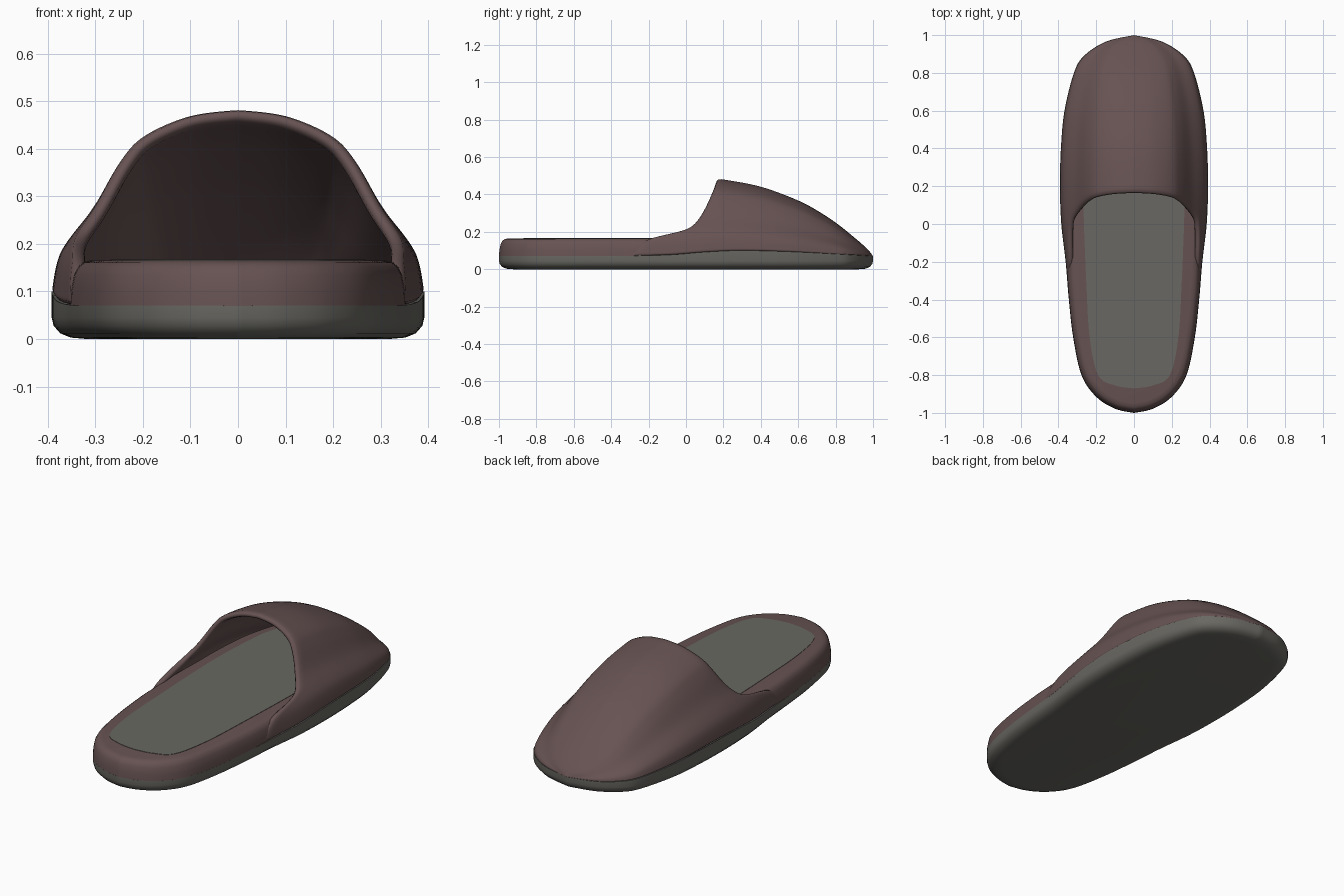
import bpy, bmesh, math

if "Cube" in bpy.data.objects:
    bpy.data.objects.remove(bpy.data.objects["Cube"])

OUTLINE = [(0, -1), (.1, -.978), (.2, -.915), (.278, -.8), (.322, -.6), (.345, -.4), (.362, -.2), (.385, 0),
           (.392, .2), (.387, .4), (.368, .6), (.318, .8), (.265, .89), (.15, .965), (0, 1)]
INSOLE = [(0, -.87), (.1, -.855), (.19, -.8), (.235, -.6), (.253, -.3), (.265, 0), (.268, .2),
          (.26, .4), (.235, .6), (.15, .76), (0, .8)]
ARCH = [(1, 0), (.95, .23), (.78, .46), (.64, .7), (.51, .85), (.26, .965), (0, 1)]
HEIGHT = [(-.5, .49), (.1, .488), (.2, .48), (.4, .442), (.6, .368), (.7, .315), (.8, .25), (.9, .17), (.97, .108), (1, .07)]
OPENING = [(0, -.32), (.23, -.2), (.3, -.03), (.4, .04), (.56, .09), (.8, .135), (1, .165)]
SOLE_TOP = [(-1, .07), (-.2, .073), (.1, .092), (.3, .1), (.6, .092), (1, .07)]


def spline(pts, n):
    """Catmull-Rom curve through pts, n samples per span."""
    p = [pts[0]] + pts + [pts[-1]]
    out = []
    for i in range(1, len(p) - 2):
        for k in range(n):
            t = k / n
            out.append(tuple(.5 * (2 * b + (c - a) * t + (2 * a - 5 * b + 4 * c - d) * t * t
                             + (3 * b - a - 3 * c + d) * t ** 3)
                             for a, b, c, d in zip(p[i - 1], p[i], p[i + 1], p[i + 2])))
    return out + [pts[-1]]


def table(pts, n=8):
    """Smooth lookup function built from (input, value) points."""
    s = spline(pts, n)

    def f(x):
        for (a, va), (b, vb) in zip(s, s[1:]):
            if x <= b:
                return va + (vb - va) * max(0, (x - a) / (b - a))
        return s[-1][1]
    return f


def closed(pts):
    half = spline(pts, 6)
    return half + [(-x, y) for x, y in half[-2:0:-1]]


def inset(loop, d):
    out = []
    for i, (x, y) in enumerate(loop):
        a, b = loop[i - 1], loop[(i + 1) % len(loop)]
        tx, ty = b[0] - a[0], b[1] - a[1]
        l = math.hypot(tx, ty)
        out.append((x - ty / l * d, y + tx / l * d))
    return out


def material(name, rgb):
    m = bpy.data.materials.new(name)
    m.diffuse_color = (*rgb, 1)
    m.use_nodes = True
    m.node_tree.nodes["Principled BSDF"].inputs["Base Color"].default_value = m.diffuse_color
    return m


def finish(bm, name, mat, angle=40):
    me = bpy.data.meshes.new(name)
    bm.to_mesh(me)
    bm.free()
    ob = bpy.data.objects.new(name, me)
    bpy.context.collection.objects.link(ob)
    me.materials.append(mat)
    bpy.ops.object.select_all(action='DESELECT')
    bpy.context.view_layer.objects.active = ob
    ob.select_set(True)
    bpy.ops.object.shade_smooth_by_angle(angle=math.radians(angle))
    return ob


def loft(name, rings, mat):
    bm = bmesh.new()
    vs = [[bm.verts.new(c) for c in r] for r in rings]
    n = len(vs[0])
    for a, b in zip(vs, vs[1:]):
        for i in range(n):
            bm.faces.new((a[i], a[(i + 1) % n], b[(i + 1) % n], b[i]))
    bm.faces.new(vs[0][::-1])
    bm.faces.new(vs[-1])
    return finish(bm, name, mat)


brown = material("brown_felt", (.135, .085, .085))
grey = material("grey_rubber", (.14, .137, .122))
outline = closed(OUTLINE)
sole_top, height, opening = table(SOLE_TOP), table(HEIGHT), table(OPENING)
width = table([(y, x) for x, y in OUTLINE])

# Outsole with rounded bottom edge
rings = [[(x, y, z) for x, y in inset(outline, d)]
         for d, z in [(.075, 0), (.04, .003), (.018, .012), (.004, .028), (0, .045)]]
rings.append([(x, y, sole_top(y)) for x, y in outline])
loft("outsole", rings, grey)

# Padded footbed, drawn in under the toe cover
def tuck(x, y):
    s = min(1, max(0, (y + .35) / .55))
    s = s * s * (3 - 2 * s)
    return x * (1 - .1 * s), y * (1 - .15 * s)


loft("footbed", [[(*tuck(x, y), z) for x, y in inset(outline, d)]
     for d, z in [(0, .065), (.002, .1), (.009, .135), (.018, .152), (.03, .161), (.05, .165)]], brown)

# Insole
insole = closed(INSOLE)
loft("insole", [[(x, y, z) for x, y in insole] for z in (.155, .167)], grey)

# Toe cover: arched shell from the slanted opening to the toe
half = spline(ARCH, 5)
arch = half + [(-x, n) for x, n in half[-2::-1]]
ROWS = 28
bm = bmesh.new()
grid = []
for j in range(ROWS + 1):
    row = []
    for ax, n in arch:
        y0 = opening(n)
        y = y0 + (1 - y0) * math.sin(j / ROWS * math.pi / 2)
        zb = sole_top(y)
        row.append(bm.verts.new((ax * width(y), y, zb + (max(height(y), zb) - zb) * n)))
    grid.append(row)
for a, b in zip(grid, grid[1:]):
    for i in range(len(arch) - 1):
        bm.faces.new((a[i], a[i + 1], b[i + 1], b[i]))
bmesh.ops.remove_doubles(bm, verts=bm.verts, dist=.0005)
bm.normal_update()
if sum(f.normal.z * f.calc_area() for f in bm.faces) < 0:
    bmesh.ops.reverse_faces(bm, faces=bm.faces)
cover = finish(bm, "toe_cover", brown, 60)
m = cover.modifiers.new("thickness", 'SOLIDIFY')
m.thickness, m.offset = .03, -1
m = cover.modifiers.new("round_lip", 'SUBSURF')
m.levels = m.render_levels = 1
